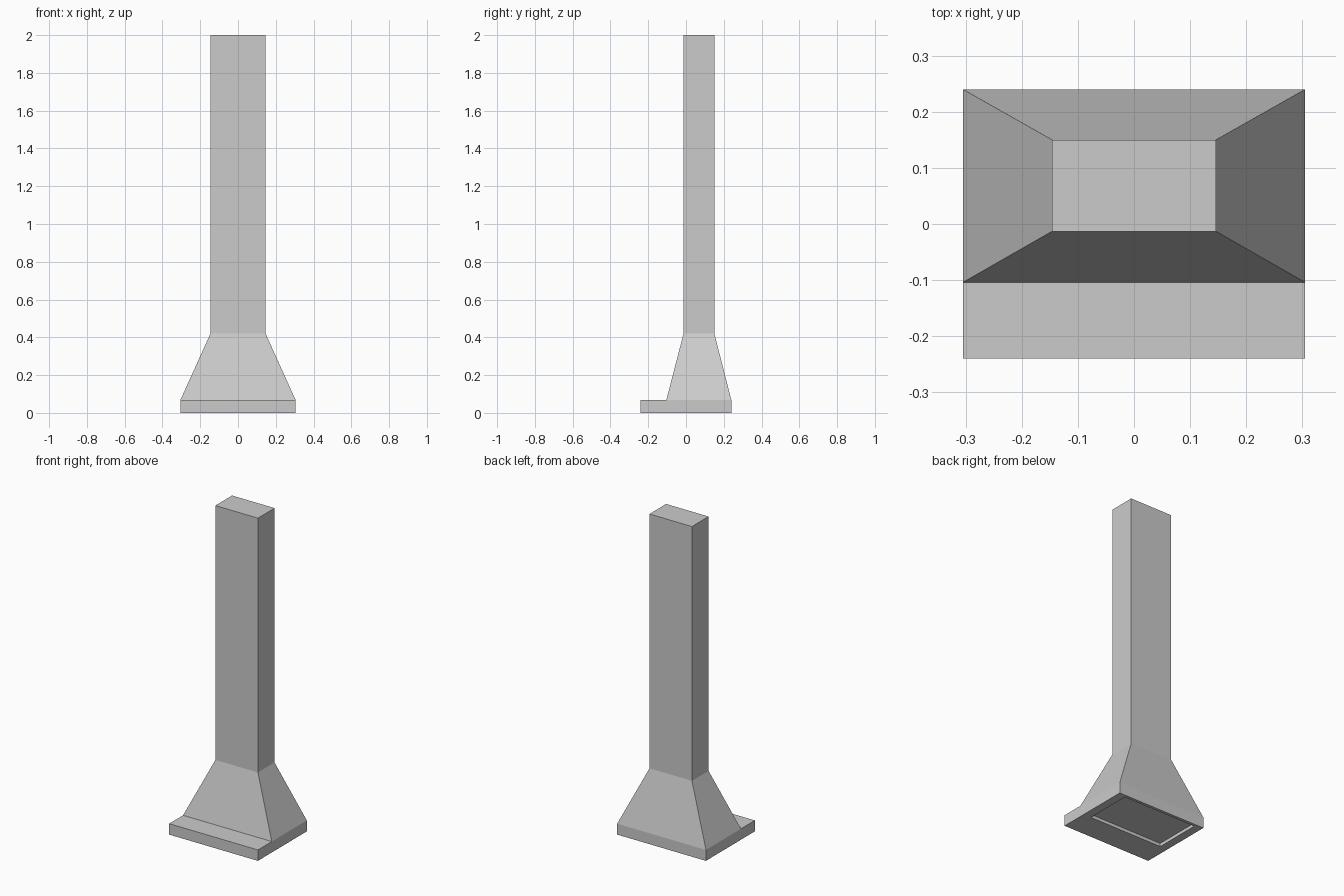
import bpy, bmesh

if "Cube" in bpy.data.objects:
    bpy.data.objects.remove(bpy.data.objects["Cube"])


def rect(bm, x, y0, y1, z):
    return [bm.verts.new(p) for p in ((-x, y0, z), (x, y0, z), (x, y1, z), (-x, y1, z))]


def loft(name, sections, caps=(True, True)):
    """Join stacked rectangles (half width, y front, y back, z) into one flat-faced part."""
    bm = bmesh.new()
    rings = [rect(bm, *s) for s in sections]
    for a, b in zip(rings, rings[1:]):
        for i in range(4):
            j = (i + 1) % 4
            bm.faces.new((a[i], a[j], b[j], b[i]))
    if caps[0]:
        bm.faces.new(rings[0][::-1])
    if caps[1]:
        bm.faces.new(rings[-1])
    bmesh.ops.recalc_face_normals(bm, faces=bm.faces)
    mesh = bpy.data.meshes.new(name)
    bm.to_mesh(mesh)
    bm.free()
    ob = bpy.data.objects.new(name, mesh)
    bpy.context.collection.objects.link(ob)
    return ob


BASE_TOP, NECK = 0.068, 0.42

# Base tray: filter recess floor, recess wall, underside rim, outer wall, top
loft("base_tray", [
    (0.253, -0.074, 0.222, 0.02),
    (0.253, -0.074, 0.222, 0.0),
    (0.305, -0.24, 0.24, 0.0),
    (0.305, -0.24, 0.24, BASE_TOP),
    (0.305, -0.104, 0.24, BASE_TOP),
], caps=(True, False))

# Sloping canopy running straight up into the chimney duct
loft("canopy_and_chimney", [
    (0.305, -0.104, 0.24, BASE_TOP),
    (0.146, -0.013, 0.15, NECK),
    (0.146, -0.013, 0.15, 2.0),
], caps=(False, True))

# Remove the zero-area strips left where the tray top meets the canopy
tray = bpy.data.objects["base_tray"].data
bm = bmesh.new()
bm.from_mesh(tray)
flat = [f for f in bm.faces if f.calc_area() < 1e-6]
bmesh.ops.delete(bm, geom=flat, context='FACES_ONLY')
bm.to_mesh(tray)
bm.free()
